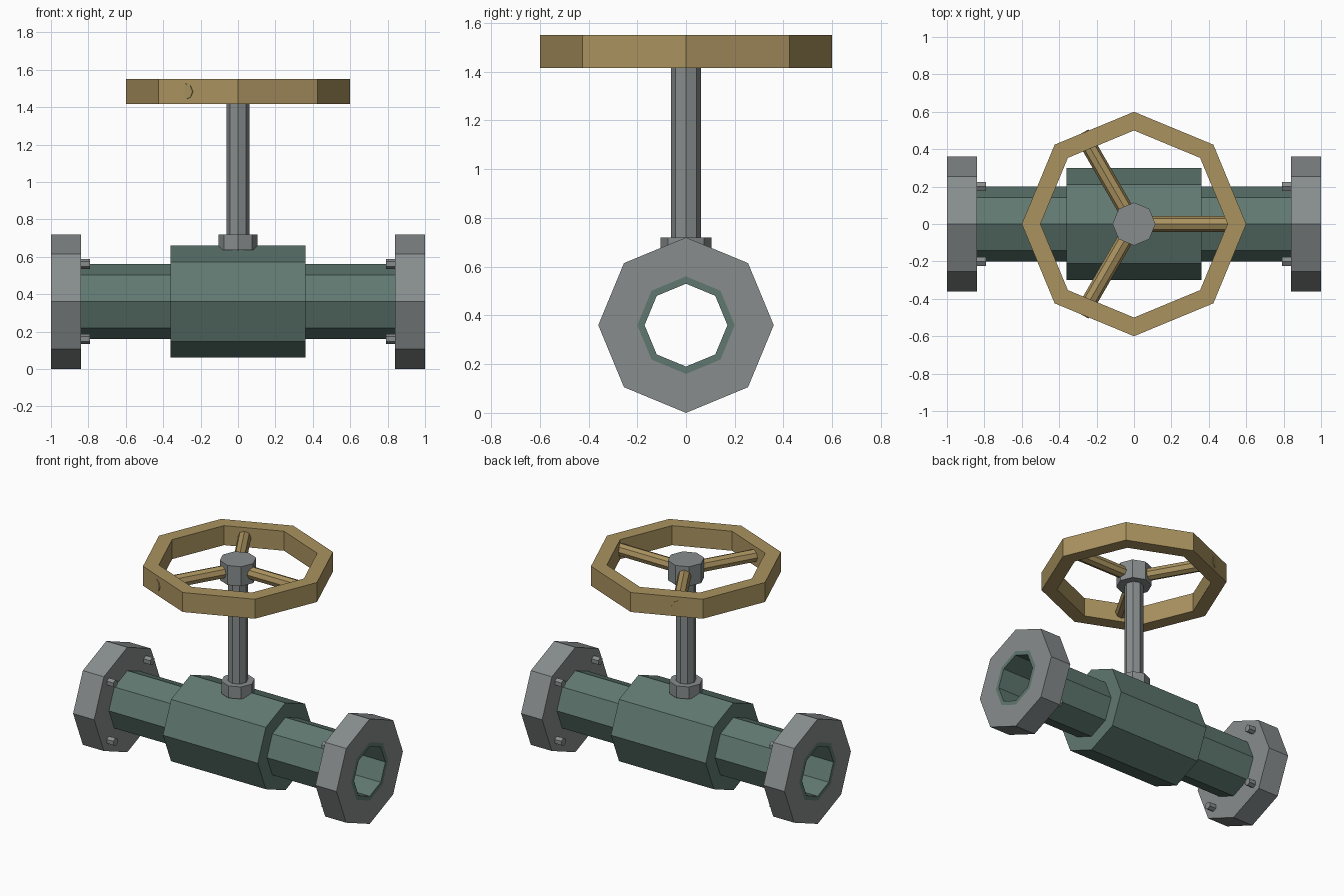
import bpy, bmesh
from math import cos, sin, pi, radians
from mathutils import Matrix

if "Cube" in bpy.data.objects:
    bpy.data.objects.remove(bpy.data.objects["Cube"])


def material(name, rgb):
    m = bpy.data.materials.new(name)
    m.diffuse_color = (*rgb, 1)
    m.use_nodes = True
    m.node_tree.nodes["Principled BSDF"].inputs["Base Color"].default_value = m.diffuse_color
    return m


GREEN = material("dull green paint", (0.115, 0.19, 0.162))
GREY = material("steel grey", (0.245, 0.265, 0.265))
BRASS = material("brass", (0.40, 0.29, 0.115))

ALONG_X = Matrix.Rotation(pi / 2, 4, 'Y')   # turns local z into world x
AXIS_Z = 0.36                               # height of the pipe centre line


def prism(name, mat, r, a, b, inner=0.0, sides=8, place=Matrix()):
    """Flat-sided rod (or tube, if inner > 0) from a to b along local z."""
    bm = bmesh.new()

    def ring(rad, z):
        return [bm.verts.new((rad * cos(2 * pi * i / sides),
                              rad * sin(2 * pi * i / sides), z))
                for i in range(sides)]

    loops = [ring(r, a), ring(r, b)]
    if inner:
        loops += [ring(inner, b), ring(inner, a)]
        pairs = list(zip(loops, loops[1:] + loops[:1]))
    else:
        pairs = [(loops[0], loops[1])]
        bm.faces.new(loops[0])
        bm.faces.new(loops[1])
    for p, q in pairs:
        for i in range(sides):
            j = (i + 1) % sides
            bm.faces.new((p[i], p[j], q[j], q[i]))
    bmesh.ops.recalc_face_normals(bm, faces=bm.faces)
    me = bpy.data.meshes.new(name)
    bm.to_mesh(me)
    bm.free()
    me.materials.append(mat)
    ob = bpy.data.objects.new(name, me)
    ob.matrix_world = place
    bpy.context.collection.objects.link(ob)
    return ob


# Pipe with open bore, and the thicker valve body around it
pipe_place = Matrix.Translation((0, 0, AXIS_Z)) @ ALONG_X
prism("pipe", GREEN, 0.20, -1, 1, inner=0.17, place=pipe_place)
prism("valve_body", GREEN, 0.30, -0.36, 0.36, inner=0.20, place=pipe_place)

# End flanges, each with four bolt heads on the inward side
for side, s in (("left", -1), ("right", 1)):
    a, b = sorted((s * 0.84, s * 1.0))
    prism(side + "_flange", GREY, 0.36, a, b, inner=0.20, place=pipe_place)
    a, b = sorted((s * 0.79, s * 0.86))
    for i in range(4):
        ang = radians(45 + 90 * i)
        spot = Matrix.Translation((0, 0.283 * cos(ang), AXIS_Z + 0.283 * sin(ang)))
        prism(f"{side}_bolt_{i + 1}", GREY, 0.027, a, b, sides=6, place=spot @ ALONG_X)

# Stem, collar and wheel hub
prism("stem_collar", GREY, 0.105, 0.637, 0.72)
prism("stem", GREY, 0.062, 0.62, 1.44)
prism("wheel_hub", GREY, 0.115, 1.416, 1.55)

# Handwheel rim and three spokes
prism("handwheel_rim", BRASS, 0.60, 1.416, 1.55, inner=0.50)
for i in range(3):
    turn = Matrix.Translation((0, 0, 1.483)) @ Matrix.Rotation(radians(120 * i), 4, 'Z')
    prism(f"wheel_spoke_{i + 1}", BRASS, 0.042, 0.06, 0.56, place=turn @ ALONG_X)
